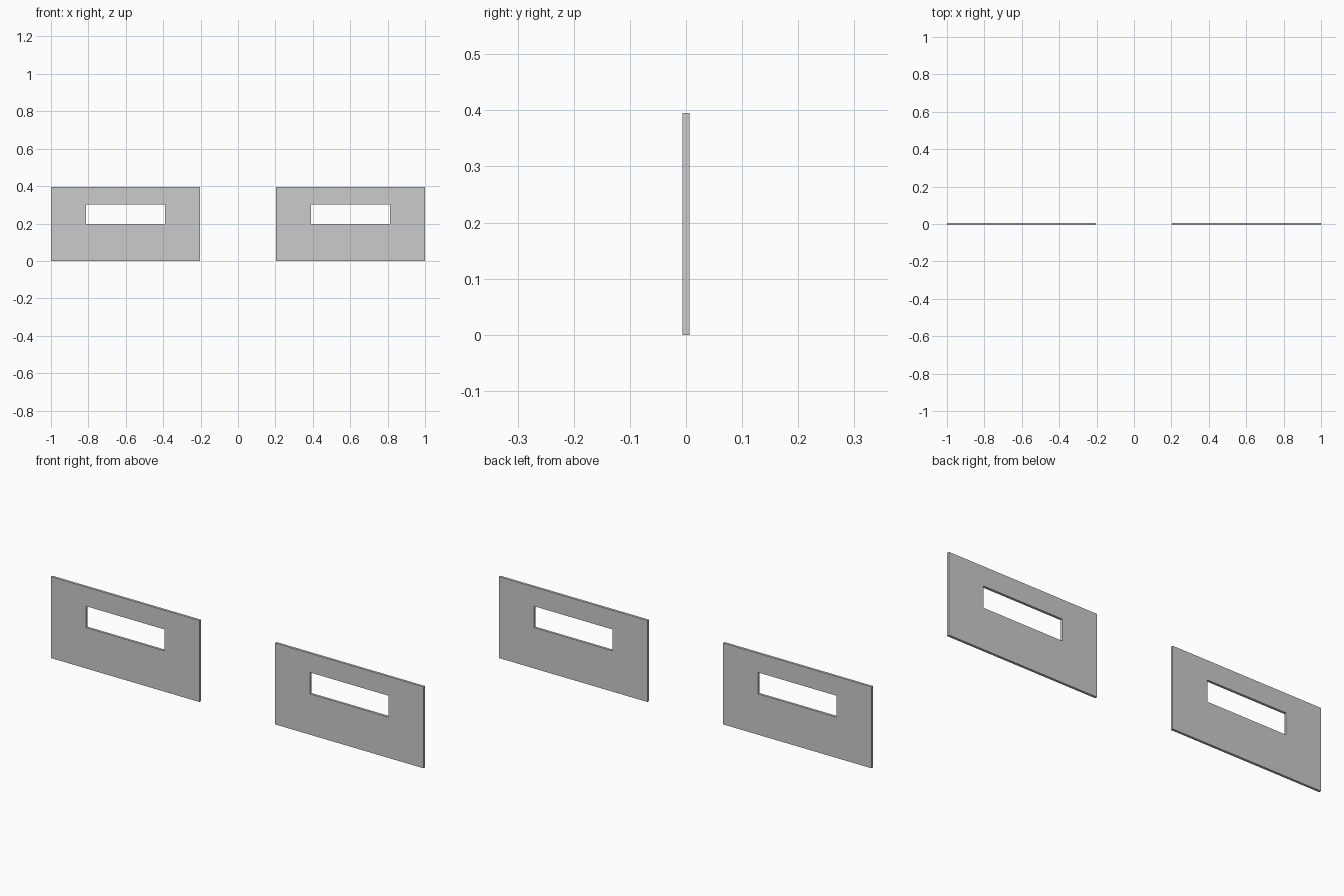
import bpy, bmesh

if "Cube" in bpy.data.objects:
    bpy.data.objects.remove(bpy.data.objects["Cube"])

WIDTH, HEIGHT, THICK = 0.797, 0.395, 0.012
OUTER = (0, 0, WIDTH, HEIGHT)
SLOT = (0.187, 0.198, 0.61, 0.302)


def rect(bm, x0, z0, x1, z1, y):
    return [bm.verts.new((x, y, z)) for x, z in ((x0, z0), (x1, z0), (x1, z1), (x0, z1))]


def slotted_panel(name, left):
    bm = bmesh.new()
    # outer and slot outlines on the front and back, joined into a closed frame
    fo, fi = (rect(bm, *r, -THICK / 2) for r in (OUTER, SLOT))
    bo, bi = (rect(bm, *r, THICK / 2) for r in (OUTER, SLOT))
    for a, b in ((fo, fi), (fi, bi), (bi, bo), (bo, fo)):
        for i in range(4):
            j = (i + 1) % 4
            bm.faces.new((a[i], a[j], b[j], b[i]))
    bmesh.ops.recalc_face_normals(bm, faces=bm.faces)
    mesh = bpy.data.meshes.new(name)
    bm.to_mesh(mesh)
    bm.free()
    obj = bpy.data.objects.new(name, mesh)
    obj.location.x = left
    bpy.context.collection.objects.link(obj)


# two identical panels, slot offset the same way in both
slotted_panel("left_panel", -1)
slotted_panel("right_panel", 1 - WIDTH)
